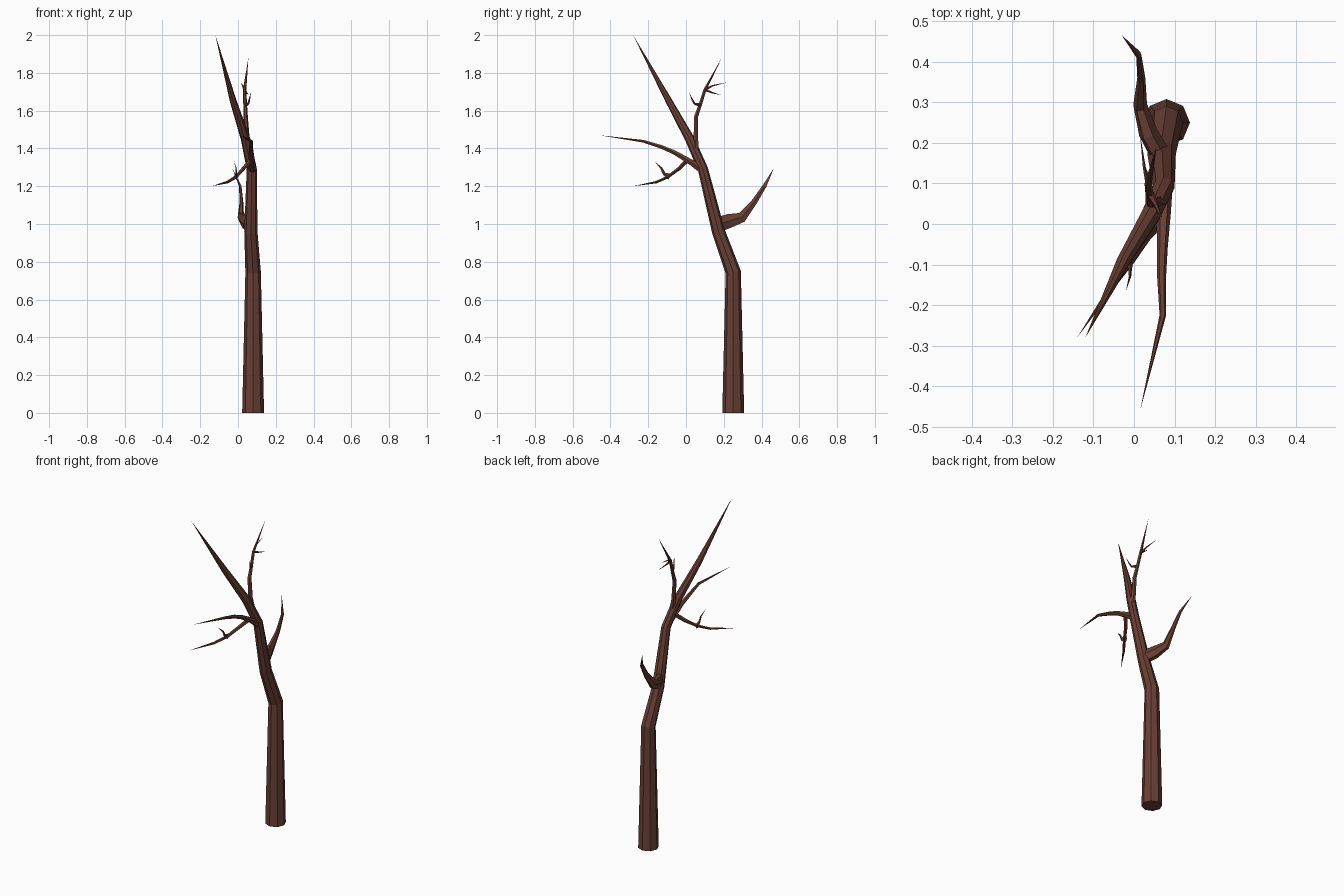
import bpy, bmesh, math
from mathutils import Vector

bark = bpy.data.materials.new("bark")
bark.diffuse_color = (0.14, 0.05, 0.035, 1)


def limb(name, points, sides=6, squeeze=1.0):
    """Tapered faceted tube along (x, y, z, radius) points; radius 0 makes a pointed tip."""
    bm = bmesh.new()
    pos = [Vector(p[:3]) for p in points]
    rings = []
    for i, p in enumerate(pos):
        r = points[i][3]
        if r == 0:
            rings.append([bm.verts.new(p)])
            continue
        t = Vector()
        if i > 0:
            t += (p - pos[i - 1]).normalized()
        if i < len(pos) - 1:
            t += (pos[i + 1] - p).normalized()
        t.normalize()
        if i == 0 and name == "trunk":
            t = Vector((0, 0, 1))
        side = Vector((1, 0, 0))
        side = (side - t * side.dot(t)).normalized()
        up = t.cross(side)
        ring = []
        for k in range(sides):
            a = 2 * math.pi * k / sides
            ring.append(bm.verts.new(p + side * math.cos(a) * r * squeeze + up * math.sin(a) * r))
        rings.append(ring)
    for a, b in zip(rings, rings[1:]):
        for k in range(sides):
            n = (k + 1) % sides
            if len(b) == 1:
                bm.faces.new((a[k], a[n], b[0]))
            else:
                bm.faces.new((a[k], a[n], b[n], b[k]))
    bm.faces.new(rings[0][::-1])
    bmesh.ops.recalc_face_normals(bm, faces=bm.faces)
    me = bpy.data.meshes.new(name)
    bm.to_mesh(me)
    bm.free()
    me.materials.append(bark)
    ob = bpy.data.objects.new(name, me)
    bpy.context.collection.objects.link(ob)
    return ob


# Trunk, bending toward the front and ending in a long spike
limb("trunk", [(0.08, 0.25, 0, 0.058), (0.08, 0.25, 0.745, 0.041), (0.068, 0.172, 0.96, 0.035),
               (0.073, 0.09, 1.29, 0.027), (0.04, 0.02, 1.45, 0.025),
               (-0.025, -0.09, 1.65, 0.018), (-0.12, -0.28, 2.0, 0)], sides=8)

# Low back branch with a wide flattened base
limb("back_branch", [(0.06, 0.18, 1.0, 0.045), (0.035, 0.225, 1.015, 0.043), (0.015, 0.295, 1.035, 0.031),
                     (0.018, 0.36, 1.115, 0.018), (0.012, 0.415, 1.2, 0.012),
                     (-0.03, 0.465, 1.295, 0)], squeeze=0.55)

# Long front branch
limb("front_branch", [(0.075, 0.09, 1.28, 0.02), (0.073, 0.03, 1.325, 0.018), (0.07, -0.06, 1.378, 0.013),
                      (0.068, -0.13, 1.408, 0.011), (0.071, -0.225, 1.438, 0.008),
                      (0.015, -0.46, 1.47, 0)])

# Drooping side branch and its twig
limb("side_branch", [(0.07, 0.01, 1.34, 0.013), (0.03, -0.035, 1.295, 0.011), (-0.01, -0.095, 1.25, 0.009),
                     (-0.055, -0.155, 1.222, 0.007), (-0.14, -0.28, 1.2, 0)])
limb("side_twig", [(-0.01, -0.085, 1.25, 0.018), (-0.01, -0.115, 1.265, 0.009),
                   (-0.01, -0.13, 1.295, 0.006), (-0.02, -0.165, 1.33, 0)], sides=5, squeeze=0.5)

# Upright upper branch and its three twigs
limb("upper_branch", [(0.055, 0.05, 1.4, 0.02), (0.048, 0.052, 1.45, 0.014), (0.04, 0.054, 1.57, 0.012),
                      (0.038, 0.075, 1.63, 0.01), (0.035, 0.1, 1.71, 0.009), (0.055, 0.19, 1.88, 0)])
limb("upper_twig_1", [(0.04, 0.075, 1.63, 0.01), (0.055, 0.045, 1.637, 0.006),
                      (0.06, 0.032, 1.66, 0.004), (0.07, 0.015, 1.7, 0)], sides=5)
limb("upper_twig_2", [(0.035, 0.1, 1.71, 0.008), (0.025, 0.14, 1.732, 0.004), (0.015, 0.22, 1.75, 0)], sides=5)
limb("upper_twig_3", [(0.035, 0.1, 1.71, 0.007), (0.045, 0.14, 1.695, 0.004), (0.055, 0.185, 1.683, 0)], sides=5)
